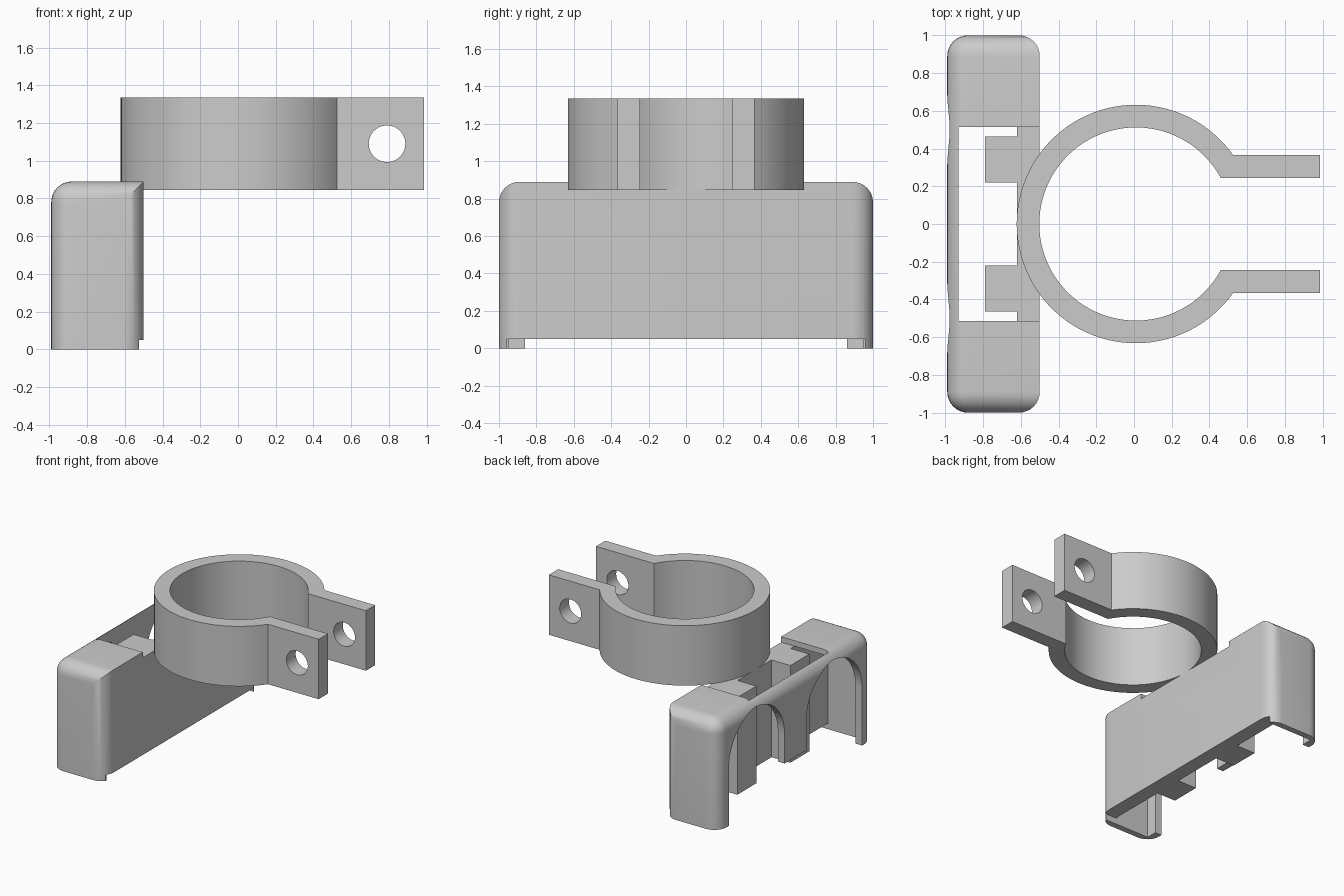
import bpy, bmesh
from math import asin, cos, sin, pi

if "Cube" in bpy.data.objects:
    bpy.data.objects.remove(bpy.data.objects["Cube"], do_unlink=True)

grey = bpy.data.materials.new("plain_grey")
grey.use_nodes = True
grey.diffuse_color = (0.6, 0.6, 0.6, 1)
grey.node_tree.nodes["Principled BSDF"].inputs["Base Color"].default_value = (0.6, 0.6, 0.6, 1)


def finish(name, bm):
    bmesh.ops.recalc_face_normals(bm, faces=bm.faces)
    mesh = bpy.data.meshes.new(name)
    bm.to_mesh(mesh)
    bm.free()
    mesh.materials.append(grey)
    ob = bpy.data.objects.new(name, mesh)
    bpy.context.collection.objects.link(ob)
    return ob


def box(name, x, y, z, radius=0, rounded=None):
    """Box from ranges; edges whose midpoint passes the rule are rounded."""
    bm = bmesh.new()
    bmesh.ops.create_cube(bm, size=1)
    for v in bm.verts:
        v.co = [r[0] if c < 0 else r[1] for c, r in zip(v.co, (x, y, z))]
    if radius:
        mids = [(e, (e.verts[0].co + e.verts[1].co) / 2) for e in bm.edges]
        edges = [e for e, m in mids if rounded(m)]
        bmesh.ops.bevel(bm, geom=edges, offset=radius, segments=8, profile=0.5, affect='EDGES')
    return finish(name, bm)


def prism(name, points, axis, low, high):
    """Extrude a flat outline along x, y or z."""
    def place(p, t):
        return {'x': (t, p[0], p[1]), 'y': (p[0], t, p[1]), 'z': (p[0], p[1], t)}[axis]
    bm = bmesh.new()
    face = bm.faces.new([bm.verts.new(place(p, low)) for p in points])
    moved = bmesh.ops.extrude_face_region(bm, geom=[face])["geom"]
    start, end = place((0, 0), low), place((0, 0), high)
    shift = [b - a for a, b in zip(start, end)]
    bmesh.ops.translate(bm, vec=shift, verts=[g for g in moved if isinstance(g, bmesh.types.BMVert)])
    return finish(name, bm)


def arc(cx, cy, r, a, b, n):
    return [(cx + r * cos(a + (b - a) * i / n), cy + r * sin(a + (b - a) * i / n)) for i in range(n + 1)]


def apply_cut(target, tool, operation='DIFFERENCE'):
    mod = target.modifiers.new("cut", 'BOOLEAN')
    mod.operation, mod.object, mod.solver = operation, tool, 'EXACT'
    tool.hide_render = True
    bpy.context.view_layer.objects.active = target
    bpy.ops.object.modifier_apply(modifier=mod.name)
    bpy.data.objects.remove(tool, do_unlink=True)


def smooth(ob):
    bpy.ops.object.select_all(action='DESELECT')
    ob.select_set(True)
    bpy.context.view_layer.objects.active = ob
    bpy.ops.object.shade_smooth_by_angle(angle=0.5)


# Housing: rounded outside, with a sharp top edge on the clamp side
R, TOP, BACK, FRONT = 0.11, 0.89, -0.99, -0.5
housing = box("housing", (BACK, 0), (-1, 1), (0, TOP), R,
              lambda m: (m.z > TOP - 0.01 and m.x < -0.01) or (m.x < BACK + 0.01 and 0.1 < m.z < 0.8))
apply_cut(housing, box("outline", (-2, FRONT), (-1, 1), (-1, 2), R,
                       lambda m: m.x > FRONT - 0.01 and abs(m.y) > 0.9 and abs(m.z - 0.5) < 0.1), 'INTERSECT')

# Hollow inside, top opening and raised underside of the clamp wall
apply_cut(housing, box("cavity", (-0.93, -0.62), (-0.95, 0.95), (-0.5, 0.845)))
apply_cut(housing, box("top_opening", (-0.93, -0.3), (-0.515, 0.515), (0.845, 1.2)))
apply_cut(housing, box("open_slot", (-0.93, -0.62), (-0.515, 0.515), (0.5, 1.2)))
apply_cut(housing, box("wall_underside", (-0.7, -0.3), (-0.95, 0.95), (-0.5, 0.05)))
apply_cut(housing, box("foot_step", (-0.525, -0.3), (-1.5, 1.5), (-0.5, 0.05)))

# Two arched openings and a short pillar between them in the outer wall
for side in (-1, 1):
    y = side * 0.5
    outline = [(y + 0.36, -0.5)] + arc(y, 0.47, 0.36, 0, pi, 32) + [(y - 0.36, -0.5)]
    apply_cut(housing, prism("arch", outline, 'x', -1.5, -0.8))
apply_cut(housing, box("pillar_gap", (-1.5, -0.8), (-0.3, 0.3), (-0.5, 0.235)))
smooth(housing)

# Inner ribs on the clamp wall
for side, name in ((1, "left_rib"), (-1, "right_rib")):
    ys = sorted((side * 0.22, side * 0.465))
    box(name, (-0.79, -0.615), ys, (0.05, 0.845))

# Open ring clamp with two parallel lugs
CX, OUTER, INNER, LUG_OUT, LUG_IN, END = 0.01, 0.632, 0.512, 0.365, 0.245, 0.985
a, b = asin(LUG_OUT / OUTER), asin(LUG_IN / INNER)
profile = ([(END, LUG_OUT)] + arc(CX, 0, OUTER, a, 2 * pi - a, 80) + [(END, -LUG_OUT), (END, -LUG_IN)]
           + arc(CX, 0, INNER, 2 * pi - b, b, 80) + [(END, LUG_IN)])
clamp = prism("ring_clamp", profile, 'z', 0.845, 1.335)
apply_cut(clamp, prism("bolt_hole", arc(0.79, 1.09, 0.097, 0, 2 * pi * 47 / 48, 47), 'y', -1, 1))
smooth(clamp)
